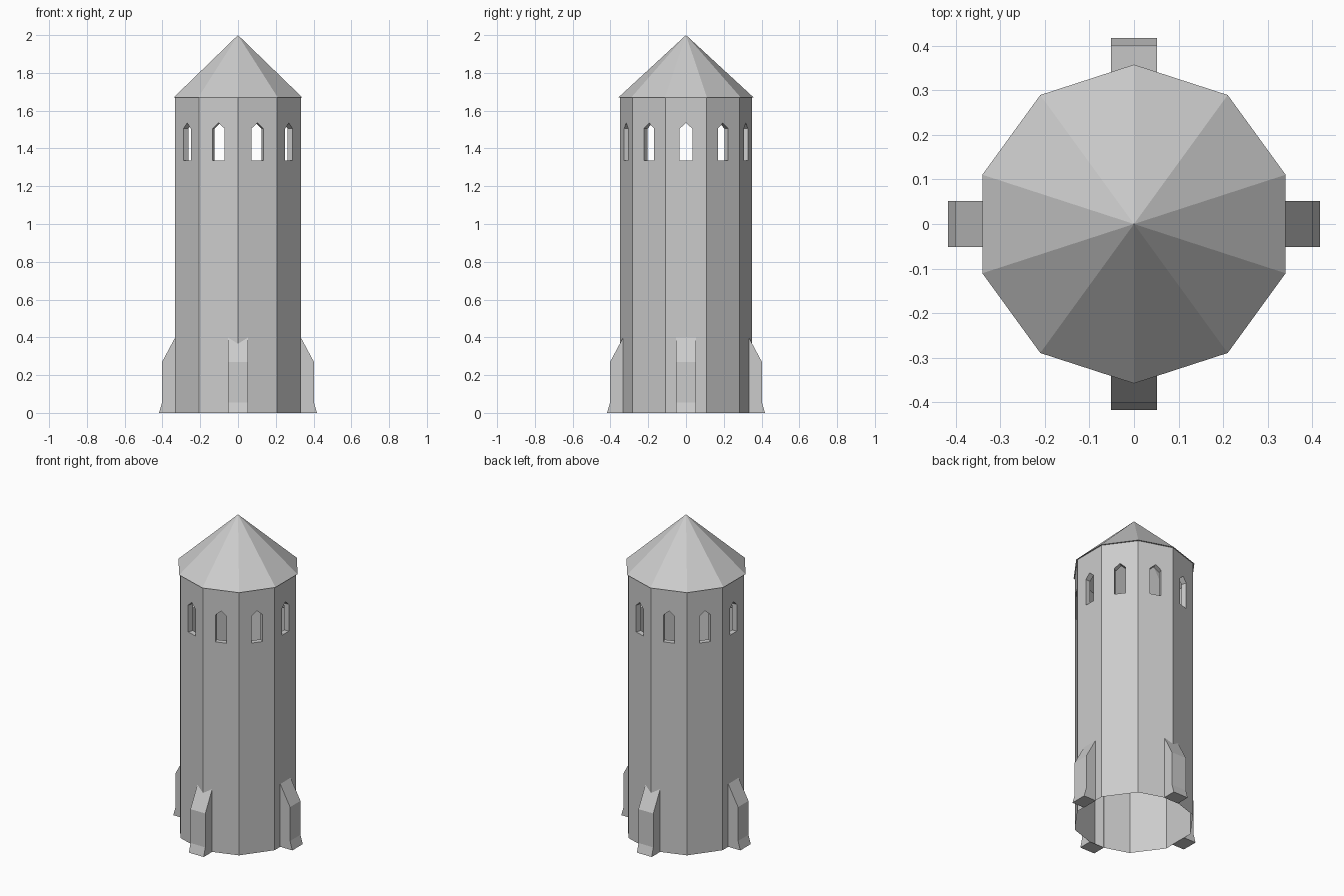
import bpy, bmesh, math
from mathutils import Matrix

if "Cube" in bpy.data.objects:
    bpy.data.objects.remove(bpy.data.objects["Cube"])

SIDES = 10
R_WALL, R_ROOF = 0.35, 0.358
Z_EAVE, Z_TOP = 1.67, 2.0


def finish(bm, name):
    bmesh.ops.remove_doubles(bm, verts=bm.verts, dist=1e-4)
    mesh = bpy.data.meshes.new(name)
    bm.to_mesh(mesh)
    bm.free()
    obj = bpy.data.objects.new(name, mesh)
    bpy.context.collection.objects.link(obj)
    return obj


def face(bm, points, matrix):
    bm.faces.new([bm.verts.new(matrix @ p) for p in map(to_vec, points)])


def to_vec(p):
    return Matrix.Translation(p).translation


# Tower wall: open shell, each facet pierced by a pointed window with a reveal
bm = bmesh.new()
half = R_WALL * math.sin(math.pi / SIDES)
apothem = R_WALL * math.cos(math.pi / SIDES)
hw, sill, shoulder, tip, depth = 0.034, 1.335, 1.505, 1.535, 0.033
half_facet = [(-half, 0), (0, 0), (0, sill), (-hw, sill),
              (-hw, shoulder), (0, tip), (0, Z_EAVE), (-half, Z_EAVE)]
window = [(-hw, sill), (hw, sill), (hw, shoulder), (0, tip), (-hw, shoulder)]
for i in range(SIDES):
    m = Matrix.Rotation(math.tau * i / SIDES, 4, 'Z')
    face(bm, [(apothem, u, z) for u, z in half_facet], m)
    face(bm, [(apothem, -u, z) for u, z in reversed(half_facet)], m)
    for (u0, z0), (u1, z1) in zip(window, window[1:] + window[:1]):
        face(bm, [(apothem, u0, z0), (apothem, u1, z1),
                  (apothem - depth, u1, z1), (apothem - depth, u0, z0)], m)
finish(bm, "tower_wall")

# Roof: ten-sided cone with a narrow soffit
bm = bmesh.new()
a = math.pi / SIDES


def corner(r, s):
    return (r * math.cos(a), s * r * math.sin(a), Z_EAVE)


for i in range(SIDES):
    m = Matrix.Rotation(math.tau * i / SIDES, 4, 'Z')
    face(bm, [corner(R_ROOF, -1), corner(R_ROOF, 1), (0, 0, Z_TOP)], m)
    face(bm, [corner(R_WALL, -1), corner(R_WALL, 1),
              corner(R_ROOF, 1), corner(R_ROOF, -1)], m)
finish(bm, "roof")

# Buttresses: side profile extruded across the width, one on each axis
profile = [(0.331, 0), (0.418, 0), (0.402, 0.055), (0.402, 0.27), (0.331, 0.402)]
W = 0.052
for i, side in enumerate(("right", "back", "left", "front")):
    bm = bmesh.new()
    m = Matrix.Rotation(math.tau * i / 4, 4, 'Z')
    face(bm, [(r, -W, z) for r, z in profile], m)
    face(bm, [(r, W, z) for r, z in reversed(profile)], m)
    for (r0, z0), (r1, z1) in zip(profile, profile[1:]):
        face(bm, [(r0, -W, z0), (r0, W, z0), (r1, W, z1), (r1, -W, z1)], m)
    finish(bm, side + "_buttress")
